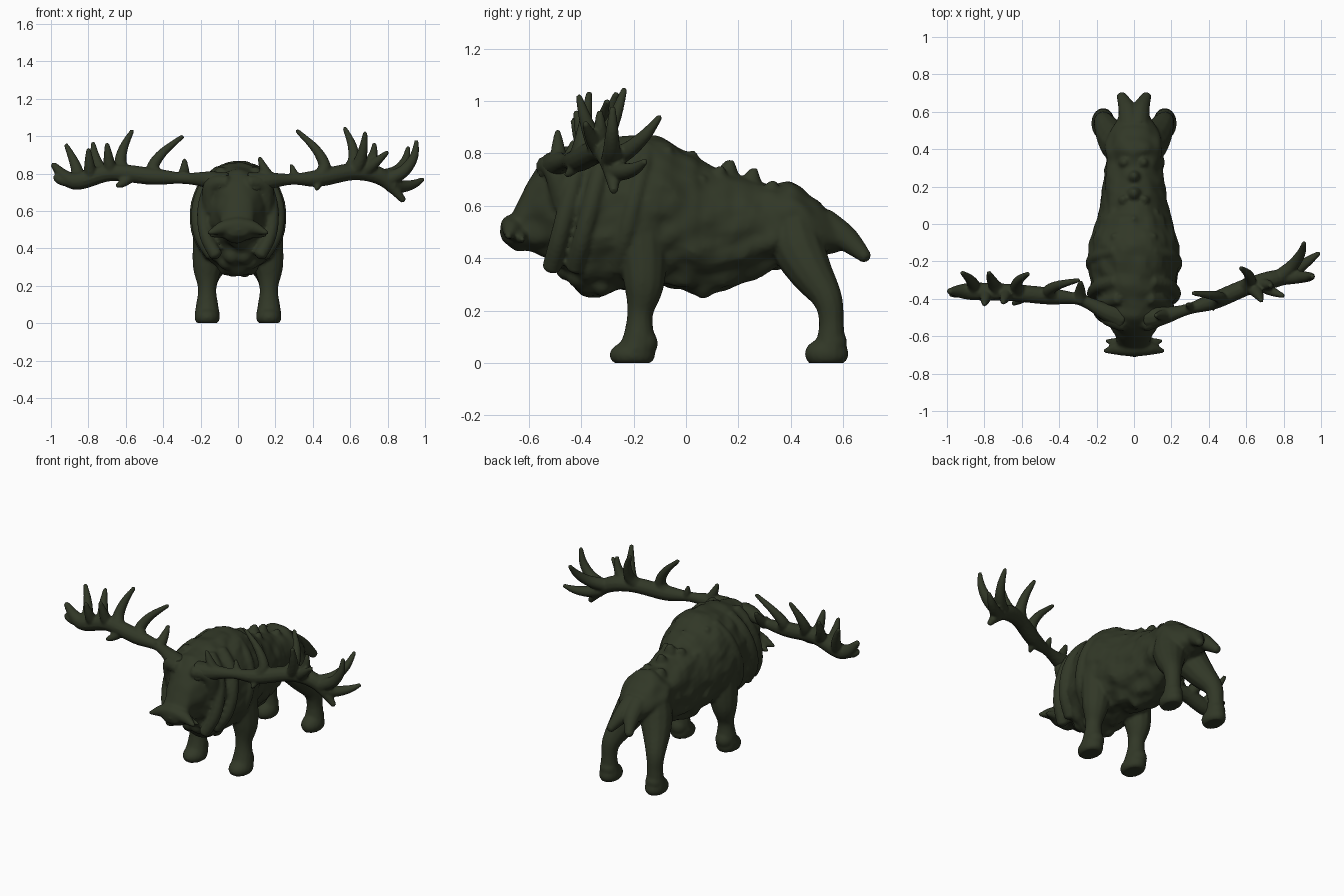
import bpy, bmesh, math
from mathutils import Vector, Matrix, noise

if "Cube" in bpy.data.objects:
    bpy.data.objects.remove(bpy.data.objects["Cube"])

hide = bpy.data.materials.new("dark_moss_green")
hide.diffuse_color = (0.031, 0.039, 0.02, 1)
hide.use_nodes = True
hide.node_tree.nodes["Principled BSDF"].inputs["Base Color"].default_value = hide.diffuse_color


def spline(pts, steps=6):
    """Catmull-Rom samples through points of any dimension."""
    out = []
    n = len(pts)
    for i in range(n - 1):
        a, b, c, d = pts[max(i - 1, 0)], pts[i], pts[i + 1], pts[min(i + 2, n - 1)]
        for s in range(steps):
            t = s / steps
            out.append([0.5 * (2 * q + (r - p) * t + (2 * p - 5 * q + 4 * r - w) * t * t
                               + (3 * q - p - 3 * r + w) * t ** 3)
                        for p, q, r, w in zip(a, b, c, d)])
    out.append(list(pts[-1]))
    return out


def skin(bm, rings, start, end):
    """Closed loft through rings of coordinates with a pole at each end."""
    loops = [[bm.verts.new(c) for c in ring] for ring in rings]
    n = len(loops[0])
    for a, b in zip(loops, loops[1:]):
        for i in range(n):
            bm.faces.new((a[i], a[(i + 1) % n], b[(i + 1) % n], b[i]))
    for loop, pole in ((loops[0], start), (loops[-1], end)):
        v = bm.verts.new(pole)
        for i in range(n):
            bm.faces.new((loop[i], loop[(i + 1) % n], v))


def tube(bm, pts, mirror=False, sides=12):
    """Tapered round limb through (x, y, z, radius) points."""
    for sx in ((1, -1) if mirror else (1,)):
        path = spline([(p[0] * sx, *p[1:]) for p in pts])
        pos = [Vector(p[:3]) for p in path]
        last = len(pos) - 1
        tang = [(pos[min(i + 1, last)] - pos[max(i - 1, 0)]).normalized() for i in range(last + 1)]
        q = Vector((0, 0, 1)).rotation_difference(tang[0])
        rings = []
        for i, p in enumerate(path):
            if i:
                q = tang[i - 1].rotation_difference(tang[i]) @ q
            r = max(p[3], 0.004)
            rings.append([pos[i] + q @ Vector((r * math.cos(a), r * math.sin(a), 0))
                          for a in (math.tau * k / sides for k in range(sides))])
        skin(bm, rings, pos[0] - tang[0] * path[0][3] * .6, pos[-1] + tang[-1] * path[-1][3] * .6)


def blob(bm, centre, radii):
    """Mirrored pair of ellipsoids."""
    for sx in (1, -1):
        m = Matrix.Translation((centre[0] * sx, *centre[1:])) @ Matrix.Diagonal((*radii, 1))
        bmesh.ops.create_uvsphere(bm, u_segments=16, v_segments=10, radius=1, matrix=m)


def finish(bm, name, voxel, smooth):
    """Flatten the soles, fuse all shells and smooth the surface."""
    for v in bm.verts:
        v.co.z = max(v.co.z, 0)
    bmesh.ops.recalc_face_normals(bm, faces=bm.faces[:])
    me = bpy.data.meshes.new(name)
    bm.to_mesh(me)
    bm.free()
    me.materials.append(hide)
    ob = bpy.data.objects.new(name, me)
    bpy.context.collection.objects.link(ob)
    rm = ob.modifiers.new("fuse", 'REMESH')
    rm.mode = 'VOXEL'
    rm.voxel_size = voxel
    rm.use_smooth_shade = True
    sm = ob.modifiers.new("soften", 'SMOOTH')
    sm.factor = 0.5
    sm.iterations = smooth


# Body and head: sections (y, top, bottom, half width)
sections = [(-.70, .535, .465, .06), (-.66, .575, .43, .085), (-.60, .70, .425, .10),
            (-.52, .81, .40, .14), (-.45, .835, .31, .185), (-.35, .85, .26, .225),
            (-.14, .868, .295, .24), (.02, .80, .27, .20), (.09, .755, .258, .18),
            (.32, .68, .345, .155), (.41, .685, .39, .155), (.51, .61, .41, .12), (.63, .50, .43, .05)]
bm = bmesh.new()
rings = []
for y, top, bot, w in spline(sections, 7):
    ring = []
    for k in range(48):
        c, s = math.cos(math.tau * k / 48), math.sin(math.tau * k / 48)
        p = Vector((w * c, y, (top + bot) / 2 + (top - bot) / 2 * s))
        # shaggy lumps, stronger low on the coat
        amp = (.026 if s < 0 else .016) * min(1, w / .15)
        ring.append(p + Vector((c, 0, s)) * amp * noise.noise(p * 14))
    rings.append(ring)
skin(bm, rings, (0, -.712, .50), (0, .645, .46))

# Broad drooping lip and brow ridges under the antlers
tube(bm, [(0, -.66, .52, .05), (.08, -.665, .51, .038), (.16, -.68, .48, .01)], True)
tube(bm, [(.05, -.64, .49, .04), (.15, -.625, .47, .01)], True)
tube(bm, [(.05, -.54, .75, .04), (.135, -.495, .735, .05), (.14, -.46, .60, .05)], True)

# Beard clumps under the throat
for i in range(4):
    blob(bm, (.03 + .03 * (i % 2), -.455 + .045 * i, .365 - .03 * min(i, 2)), (.05, .045, .05))

# Shaggy mane folds in front of and behind the shoulder, wrapped on the body
for y, w in ((-.42, .20), (-.33, .232), (-.17, .24)):
    arc = [math.radians(65 - 29 * i) for i in range(5)]
    tube(bm, [((w - .016) * math.cos(a), y - .04 + .07 * math.sin(a), .57 + .27 * math.sin(a), .036)
              for a in arc], True)

# Spine knobs
for y, z, r in ((.02, .80, .05), (.165, .765, .055), (.255, .735, .05)):
    tube(bm, [(0, y - .01, z - .08, r), (0, y, z - .02, r * .6), (0, y + .012, z + .005, r * .25)])
for x, y, z in ((.10, -.07, .82), (.055, .13, .745), (.05, .33, .69), (.11, .06, .71)):
    tube(bm, [(x * .8, y - .01, z - .08, .06), (x, y, z - .02, .03), (x * 1.05, y + .01, z, .014)], True)

# Front legs with heavy hooves
tube(bm, [(.14, -.17, .52, .10), (.163, -.16, .31, .08), (.165, -.175, .19, .05),
          (.165, -.18, .10, .06), (.165, -.19, .05, .068)], True)
blob(bm, (.165, -.205, .03), (.068, .088, .055))
blob(bm, (.165, -.165, .075), (.057, .058, .06))

# Hind legs: thigh, hock and hoof
tube(bm, [(.07, .41, .54, .085), (.085, .43, .44, .10), (.12, .475, .35, .085), (.158, .54, .245, .058),
          (.165, .555, .15, .048), (.165, .55, .05, .062)], True)
blob(bm, (.165, .537, .035), (.064, .085, .06))
blob(bm, (.165, .56, .075), (.055, .056, .06))

# Forked tail
tube(bm, [(.02, .52, .53, .065), (.035, .61, .475, .05), (.07, .69, .40, .024)], True)
finish(bm, "body_and_legs", .01, 2)


def antler(name, beam, tines):
    """Beam through points, plus tines (place on beam 0-1, sideways bow, tip x, y, z)."""
    bm = bmesh.new()
    n = len(beam) - 1
    radii = [.07, .048, .03] + [.046] * (n - 3) + [.016]
    pts = [(*p, r) for p, r in zip(beam, radii)]
    tube(bm, pts)
    path = spline(pts)
    for place, bow, *tip in tines:
        base = Vector(path[round(place * (len(path) - 1))][:3])
        tip = Vector(tip)
        size = (tip - base).length
        thick = min(.042, .016 + .17 * size)
        curve = [(base.lerp(tip, t) + Vector((bow, 0, -.1 * size)) * 4 * t * (1 - t), r)
                 for t, r in ((0, 1), (.35, .8), (.7, .58), (1, .28))]
        tube(bm, [(*p, r * thick) for p, r in curve])
    finish(bm, name, .008, 1)


# Right antler, swept back
antler("antler_right",
       [(.07, -.50, .74), (.16, -.49, .76), (.29, -.455, .77), (.43, -.41, .775), (.62, -.33, .81),
        (.77, -.29, .78), (.885, -.275, .655)],
       [(.50, .08, .315, -.37, 1.03), (.63, .04, .57, -.235, 1.045), (.67, .01, .68, -.41, 1.02),
        (.72, -.02, .80, -.385, .915), (.7, .02, .73, -.33, .96), (.83, .03, .91, -.10, .94),
        (.86, .04, .955, -.28, .975), (.90, 0, .99, -.155, .77), (.2, 0, .115, -.49, .885),
        (.35, 0, .285, -.43, .85), (.5, 0, .42, -.46, .715)])

# Left antler, straighter
antler("antler_left",
       [(-.07, -.50, .74), (-.15, -.47, .765), (-.29, -.405, .775), (-.46, -.385, .785),
        (-.68, -.365, .805), (-.88, -.36, .76), (-.99, -.36, .85)],
       [(.48, -.08, -.295, -.30, 1.0), (.6, -.04, -.565, -.265, 1.03), (.58, 0, -.65, -.43, .735),
        (.67, 0, -.70, -.42, .96), (.7, -.01, -.775, -.26, .965), (.74, 0, -.80, -.43, .93),
        (.8, .02, -.92, -.26, .955), (.84, -.02, -.98, -.38, .79), (.33, 0, -.285, -.31, .875)])
